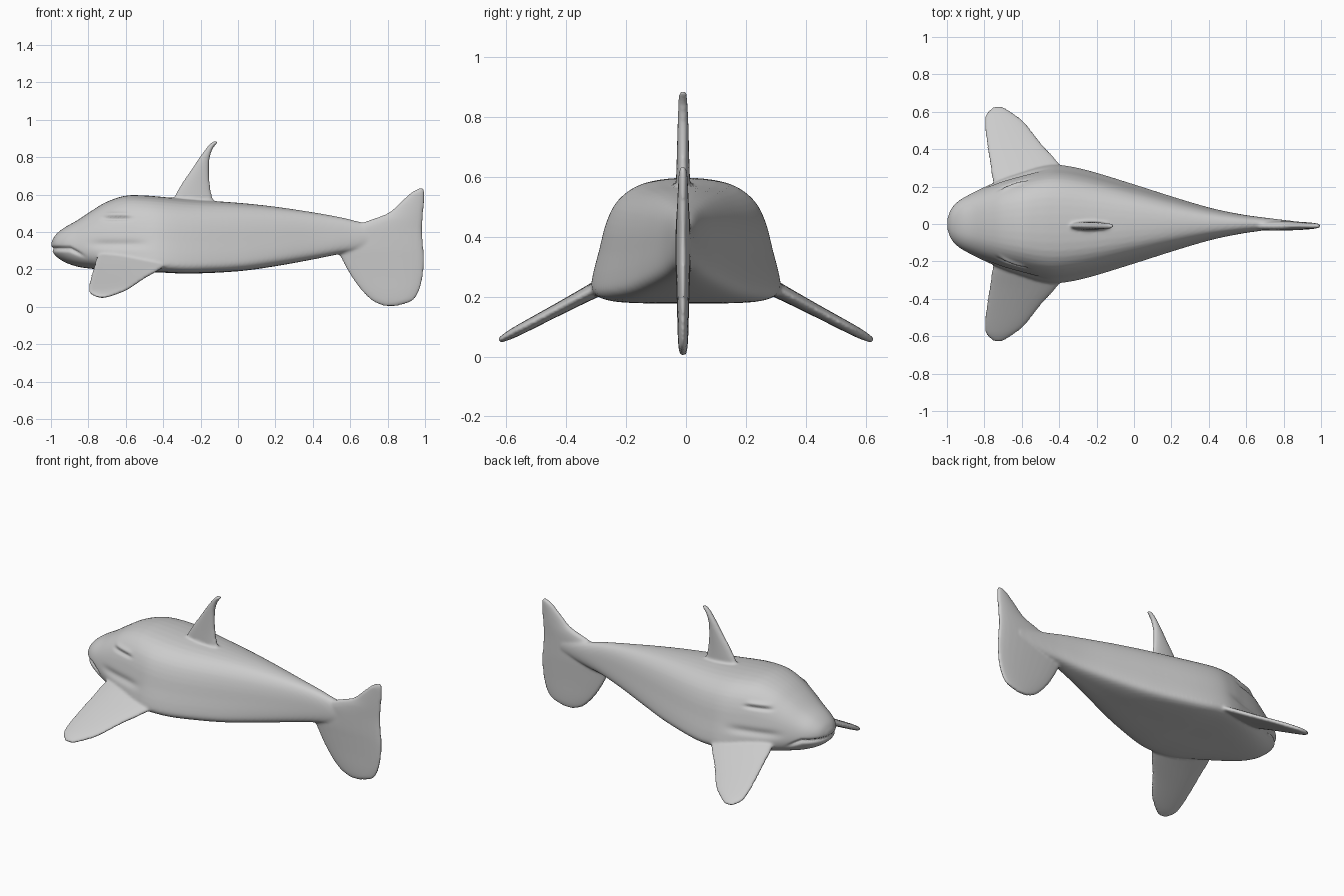
import bpy, bmesh, math
from mathutils import Vector

if "Cube" in bpy.data.objects:
    bpy.data.objects.remove(bpy.data.objects["Cube"])


def spline(rows, steps, closed=False):
    """Catmull-Rom resampling of a list of tuples."""
    n, out = len(rows), []
    get = lambda i: rows[i % n] if closed else rows[max(0, min(n - 1, i))]
    for i in range(n if closed else n - 1):
        for s in range(steps):
            t = s / steps
            out.append(tuple(
                0.5 * (2 * b + (c - a) * t + (2 * a - 5 * b + 4 * c - d) * t * t
                       + (3 * b - a - 3 * c + d) * t ** 3)
                for a, b, c, d in zip(get(i - 1), get(i), get(i + 1), get(i + 2))))
    if not closed:
        out.append(rows[-1])
    return out


def loft(bm, rings):
    """Closed skin over a list of point rings."""
    loops = [[bm.verts.new(p) for p in r] for r in rings]
    n = len(loops[0])
    faces = [bm.faces.new((a[i], a[(i + 1) % n], b[(i + 1) % n], b[i]))
             for a, b in zip(loops, loops[1:]) for i in range(n)]
    faces.append(bm.faces.new(loops[0][::-1]))
    faces.append(bm.faces.new(loops[-1]))
    bmesh.ops.recalc_face_normals(bm, faces=faces)


def fin(bm, rows, place, normal):
    """Loft lens sections; rows = (span, lead x, trail x, thickness)."""
    rings, nrm = [], Vector(normal).normalized()
    for span, x0, x1, th in spline(rows, 4):
        ring = []
        for k in range(24):
            a = math.tau * k / 24
            s = math.sin(a)
            x = (x0 + x1) / 2 - (x1 - x0) / 2 * math.cos(a)
            off = nrm * (th / 2 * math.copysign(abs(s) ** 0.8, s))
            ring.append(Vector(place(x, span)) + off)
        rings.append(ring)
    loft(bm, rings)


bm = bmesh.new()

# Body: x, half width, bottom, top, roundness of the section
stations = [
    (-0.998, 0.03, 0.305, 0.345, 1), (-0.975, 0.085, 0.272, 0.385, 1),
    (-0.93, 0.13, 0.24, 0.422, 0.9), (-0.86, 0.17, 0.215, 0.462, 0.7),
    (-0.78, 0.21, 0.203, 0.515, 0.5), (-0.70, 0.245, 0.197, 0.562, 0.3),
    (-0.60, 0.28, 0.192, 0.594, 0.1), (-0.50, 0.31, 0.187, 0.595, 0),
    (-0.40, 0.318, 0.183, 0.587, 0), (-0.25, 0.29, 0.178, 0.573, 0),
    (0.0, 0.214, 0.19, 0.556, 0.05), (0.2, 0.15, 0.217, 0.535, 0.15),
    (0.4, 0.09, 0.253, 0.505, 0.3), (0.55, 0.057, 0.283, 0.478, 0.5),
    (0.67, 0.038, 0.30, 0.45, 0.8), (0.85, 0.016, 0.34, 0.42, 1)]
half = [(0, 0), (0.5, 0.0), (0.84, 0.02), (0.98, 0.08), (0.98, 0.2),
        (0.91, 0.42), (0.83, 0.66), (0.70, 0.84), (0.45, 0.96), (0, 1)]
section = []
for i, (w, h) in enumerate(half):
    a = math.pi * i / (len(half) - 1)
    section.append((w, h, math.sin(a) ** 0.85, (1 - math.cos(a)) / 2))
section += [(-w, h, -ew, eh) for w, h, ew, eh in section[-2:0:-1]]
section = spline(section, 3, closed=True)
loft(bm, [[(x, hw * (w + (ew - w) * r), lo + (hi - lo) * (h + (eh - h) * r))
           for w, h, ew, eh in section]
          for x, hw, lo, hi, r in spline(stations, 5)])

# Dorsal fin
fin(bm, [(0.54, -0.36, -0.12, 0.05), (0.60, -0.335, -0.14, 0.046),
         (0.66, -0.30, -0.15, 0.042), (0.74, -0.245, -0.154, 0.038),
         (0.80, -0.205, -0.15, 0.035), (0.85, -0.168, -0.132, 0.032),
         (0.875, -0.145, -0.11, 0.028), (0.887, -0.128, -0.112, 0.016)],
    lambda x, s: (x, -0.01, s), (0, 1, 0))

# Upright tail fin
fin(bm, [(0.004, 0.78, 0.85, 0.018), (0.03, 0.72, 0.93, 0.03),
         (0.08, 0.665, 0.968, 0.036), (0.16, 0.605, 0.99, 0.04),
         (0.25, 0.555, 0.997, 0.046), (0.31, 0.53, 0.994, 0.05),
         (0.40, 0.55, 0.987, 0.05), (0.455, 0.68, 0.988, 0.046),
         (0.50, 0.80, 0.991, 0.04), (0.56, 0.87, 0.996, 0.034),
         (0.61, 0.925, 0.997, 0.028), (0.634, 0.972, 0.99, 0.018)],
    lambda x, s: (x, -0.01, s), (0, 1, 0))

# Pair of flippers
for side in (-1, 1):
    fin(bm, [(0.15, -0.73, -0.40, 0.07), (0.25, -0.76, -0.36, 0.06),
             (0.33, -0.772, -0.405, 0.05), (0.43, -0.788, -0.495, 0.042),
             (0.54, -0.80, -0.582, 0.036), (0.59, -0.79, -0.645, 0.03),
             (0.625, -0.752, -0.70, 0.016)],
        lambda x, s: (x, side * s, 0.225 - (s - 0.3) * 0.53),
        (0, side * 0.47, 0.88))

mesh = bpy.data.meshes.new("whale_body")
bm.to_mesh(mesh)
bm.free()
body = bpy.data.objects.new("whale_body", mesh)
bpy.context.collection.objects.link(body)
bpy.context.view_layer.objects.active = body
body.select_set(True)

# Fuse all parts into one skin and soften the joints
remesh = body.modifiers.new("fuse", 'REMESH')
remesh.mode = 'VOXEL'
remesh.voxel_size = 0.008
soften = body.modifiers.new("soften", 'SMOOTH')
soften.factor = 0.5
soften.iterations = 5
for name in ("fuse", "soften"):
    bpy.ops.object.modifier_apply(modifier=name)


# Sculpted mouth slit, eye folds and cheek crease
def bump(x, z, x0, x1, zc, depth, width):
    mid, ext = (x0 + x1) / 2, (x1 - x0) / 2
    return depth * math.exp(-((x - mid) / ext) ** 4 - ((z - zc) / width) ** 2)


moves = []
for v in body.data.vertices:
    x, y, z = v.co
    d = 0
    if x < -0.4 and abs(y) < 0.3 and z > 0.22:
        d -= bump(x, z, -1.02, -0.84, 0.31 - max(0, x + 0.9) * 0.5, 0.016, 0.010)
        d -= bump(x, z, -0.72, -0.57, 0.472, 0.010, 0.010)
        d += bump(x, z, -0.71, -0.58, 0.492, 0.008, 0.012)
        d -= bump(x, z, -0.78, -0.50, 0.335, 0.010, 0.022)
    moves.append(v.co + v.normal * d)
for v, co in zip(body.data.vertices, moves):
    v.co = co

bpy.ops.object.shade_smooth()
